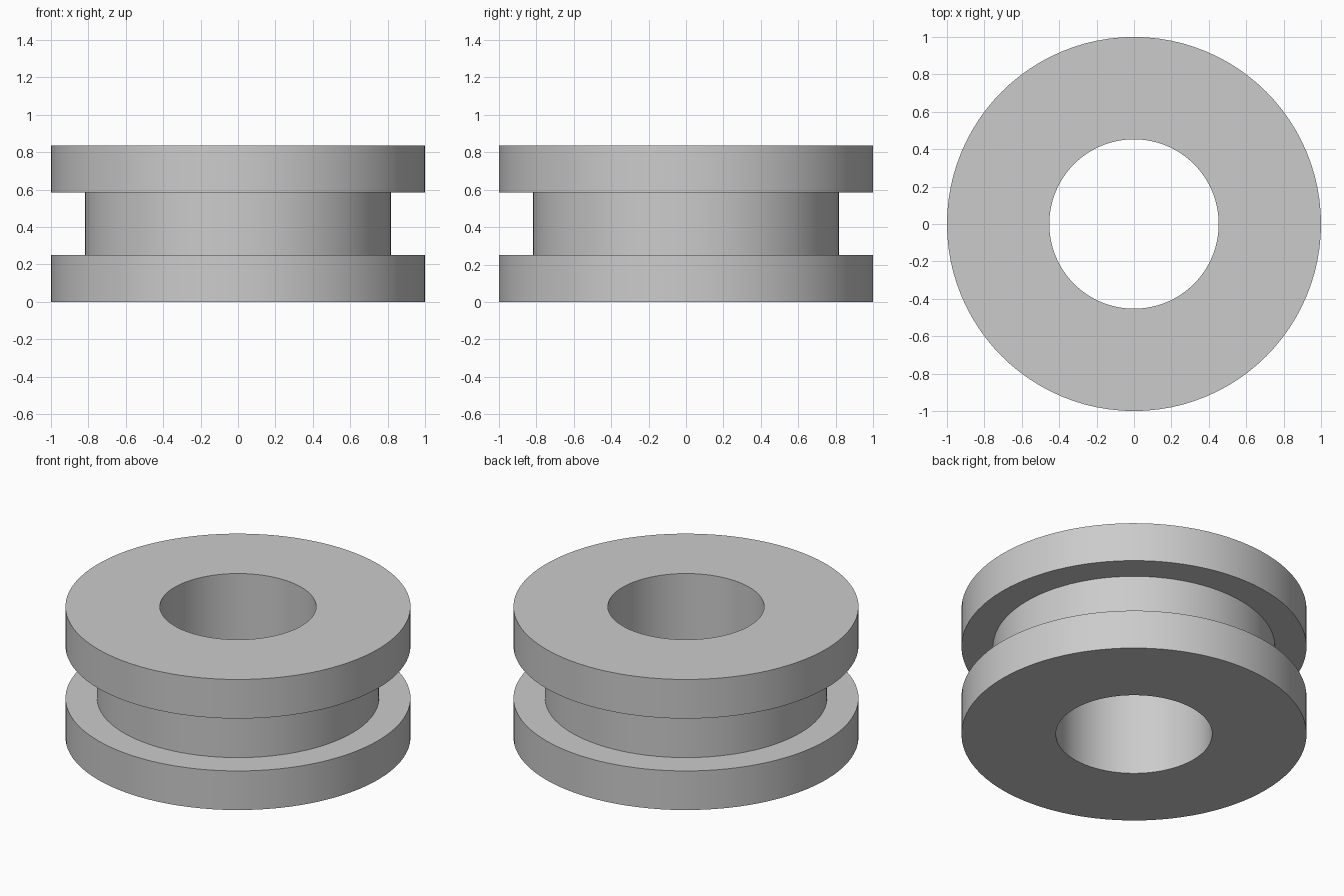
import bpy
import bmesh
import math

cube = bpy.data.objects.get("Cube")
if cube:
    bpy.data.objects.remove(cube, do_unlink=True)

# Plain grey material
GREY = (0.6, 0.6, 0.6, 1.0)
grey = bpy.data.materials.new("grey")
grey.use_nodes = True
grey.diffuse_color = GREY
grey.node_tree.nodes["Principled BSDF"].inputs["Base Color"].default_value = GREY

# Main dimensions
SIDES = 96
RIM, GROOVE, BORE = 1.0, 0.817, 0.453
HEIGHT, FLANGE = 0.835, 0.25

# Closed cross-section of radius and height: two flanges around a groove
profile = [
    (BORE, 0), (RIM, 0), (RIM, FLANGE), (GROOVE, FLANGE),
    (GROOVE, HEIGHT - FLANGE), (RIM, HEIGHT - FLANGE), (RIM, HEIGHT), (BORE, HEIGHT),
]

# Sweep the section around the vertical axis
bm = bmesh.new()
rings = []
for i in range(SIDES):
    a = math.tau * i / SIDES
    rings.append([bm.verts.new((r * math.cos(a), r * math.sin(a), z)) for r, z in profile])
for i, ring in enumerate(rings):
    after = rings[(i + 1) % SIDES]
    for j in range(len(profile)):
        k = (j + 1) % len(profile)
        bm.faces.new((ring[j], after[j], after[k], ring[k]))
bmesh.ops.recalc_face_normals(bm, faces=bm.faces)

mesh = bpy.data.meshes.new("grooved_ring")
bm.to_mesh(mesh)
bm.free()
mesh.materials.append(grey)
ring_object = bpy.data.objects.new("grooved_ring", mesh)
bpy.context.collection.objects.link(ring_object)

# Smooth walls with crisp rims
bpy.ops.object.select_all(action="DESELECT")
ring_object.select_set(True)
bpy.context.view_layer.objects.active = ring_object
bpy.ops.object.shade_smooth_by_angle(angle=math.radians(30))
